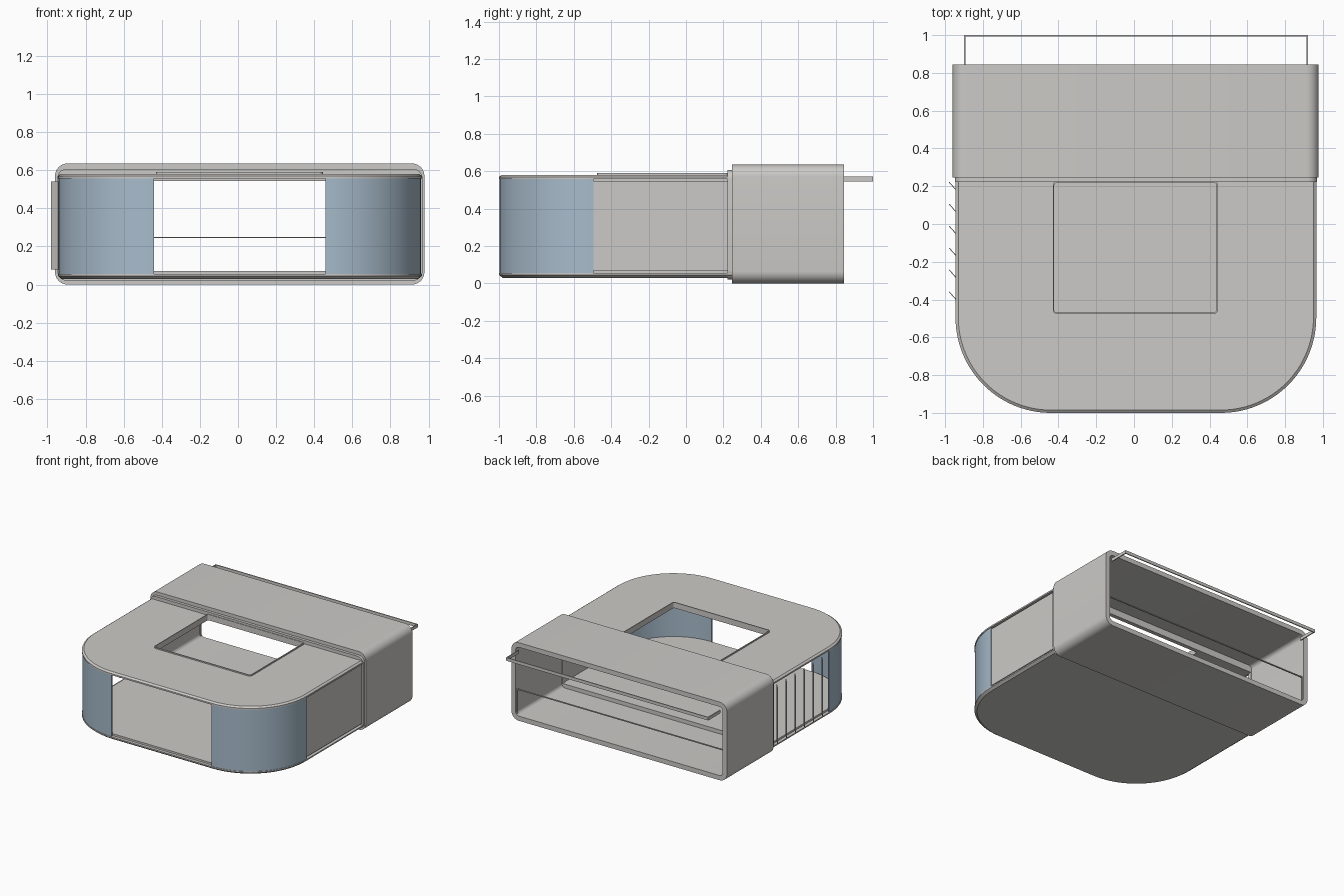
import bpy, bmesh, math

if "Cube" in bpy.data.objects:
    bpy.data.objects.remove(bpy.data.objects["Cube"])

CX = 0.01          # centre line of the pavilion (louvres stick out on the left)
R = 0.505          # radius of the big front corners
XL, XR, YF = -0.945, 0.965, -1.0


def material(name, col):
    m = bpy.data.materials.new(name)
    m.diffuse_color = (*col, 1)
    m.use_nodes = True
    m.node_tree.nodes["Principled BSDF"].inputs["Base Color"].default_value = m.diffuse_color
    return m


GREY = material("warm_grey", (0.60, 0.59, 0.57))
GLASS = material("blue_glass", (0.39, 0.50, 0.60))


def finish(name, bm, mat, smooth=True):
    bmesh.ops.recalc_face_normals(bm, faces=bm.faces)
    me = bpy.data.meshes.new(name)
    bm.to_mesh(me)
    bm.free()
    ob = bpy.data.objects.new(name, me)
    bpy.context.collection.objects.link(ob)
    me.materials.append(mat)
    if smooth:
        bpy.ops.object.select_all(action='DESELECT')
        ob.select_set(True)
        bpy.context.view_layer.objects.active = ob
        bpy.ops.object.shade_smooth_by_angle(angle=math.radians(30))
    return ob


def loft(name, levels, mat=GREY, axis='z'):
    """levels: [(height, [outer loop, hole loop...]), ...] joined and capped."""
    bm = bmesh.new()
    rows = []
    for h, loops in levels:
        rows.append([[bm.verts.new((a, b, h) if axis == 'z' else (a, h, b))
                      for a, b in lp] for lp in loops])
    for lo, hi in zip(rows, rows[1:]):
        for p, q in zip(lo, hi):
            for i in range(len(p)):
                j = (i + 1) % len(p)
                bm.faces.new((p[i], p[j], q[j], q[i]))
    for row in (rows[0], rows[-1]):
        edges = [bm.edges.get((lp[i - 1], lp[i])) for lp in row for i in range(len(lp))]
        bmesh.ops.triangle_fill(bm, edges=edges, use_beauty=True)
    return finish(name, bm, mat)


def box(name, lo, hi, mat=GREY):
    bm = bmesh.new()
    bmesh.ops.create_cube(bm, size=1)
    for v in bm.verts:
        v.co = [(a + b) / 2 + c * (b - a) for a, b, c in zip(lo, hi, v.co)]
    return finish(name, bm, mat, False)


def arc(cx, cy, r, a0, a1, n):
    return [(cx + r * math.cos(math.radians(a0 + (a1 - a0) * i / n)),
             cy + r * math.sin(math.radians(a0 + (a1 - a0) * i / n))) for i in range(n + 1)]


def rounded(x0, x1, y0, y1, r, n=8):
    return (arc(x0 + r, y0 + r, r, 180, 270, n) + arc(x1 - r, y0 + r, r, 270, 360, n)
            + arc(x1 - r, y1 - r, r, 0, 90, n) + arc(x0 + r, y1 - r, r, 90, 180, n))


def plan(inset=0.0, back=0.25):
    """D-shaped plan: two big front corners, straight back."""
    r = R - inset
    return (arc(XL + R, YF + R, r, 180, 270, 24) + arc(XR - R, YF + R, r, 270, 360, 24)
            + [(XR - inset, back), (XL + inset, back)])


# floor slab with chamfered lower edge, and raised inner floor
loft("floor_slab", [(0.03, [plan(0.02)]), (0.045, [plan()]), (0.055, [plan()])])
loft("inner_floor", [(0.055, [plan(0.025)]), (0.07, [plan(0.025)])])

# roof slab with skylight opening, ceiling layer and opening rim
hole = rounded(-0.43, 0.445, -0.475, 0.225, 0.02, 4)
loft("roof_slab", [(0.557, [plan(), hole]), (0.569, [plan(), hole]), (0.58, [plan(0.015), hole])])
loft("ceiling", [(0.543, [plan(0.025), hole]), (0.557, [plan(0.025), hole])])
rim_in = rounded(-0.423, 0.438, -0.468, 0.218, 0.015, 4)
loft("skylight_rim", [(0.543, [hole, rim_in]), (0.59, [hole, rim_in])])

# curved glass corners
for name, cx, a in (("left", XL + R, 180), ("right", XR - R, 270)):
    outer = arc(cx, YF + R, R - 0.004, a, a + 90, 24)
    inner = arc(cx, YF + R, R - 0.016, a + 90, a, 24)
    loft(name + "_corner_glass", [(0.055, [outer + inner]), (0.557, [outer + inner])], GLASS)

# solid wall on the right side
box("right_wall", (0.937, -0.495, 0.068), (0.955, 0.24, 0.548))

# slanted louvres on the left side
for i in range(6):
    y = 0.22 - 0.116 * i
    fin = [(-0.98, y), (-0.977, y + 0.003), (-0.942, y - 0.037), (-0.945, y - 0.04)]
    loft(f"louvre_{i + 1}", [(0.08, [fin]), (0.54, [fin])])

# rear volume: rounded rectangular tube with a stepped collar in front
tube = [rounded(-0.96, 0.978, 0.0, 0.635, 0.065), rounded(-0.922, 0.94, 0.038, 0.597, 0.03)]
loft("rear_tube", [(0.245, tube), (0.845, tube)], axis='y')
collar = [rounded(-0.948, 0.968, 0.02, 0.607, 0.05), rounded(-0.915, 0.935, 0.06, 0.557, 0.02)]
loft("tube_collar", [(0.222, collar), (0.25, collar)], axis='y')

# thin balustrade inside the rear opening
box("rear_rail", (-0.922, 0.825, 0.243), (0.94, 0.835, 0.25))
for name, x in (("left", -0.922), ("right", 0.932)):
    box(name + "_rail_post", (x, 0.825, 0.038), (x + 0.008, 0.835, 0.25))

# projecting rear canopy frame
box("canopy_front_bar", (-0.9, 0.992, 0.546), (0.92, 1.0, 0.571))
for name, x in (("left", -0.9), ("right", 0.912)):
    box(name + "_canopy_arm", (x, 0.84, 0.546), (x + 0.008, 0.994, 0.571))
